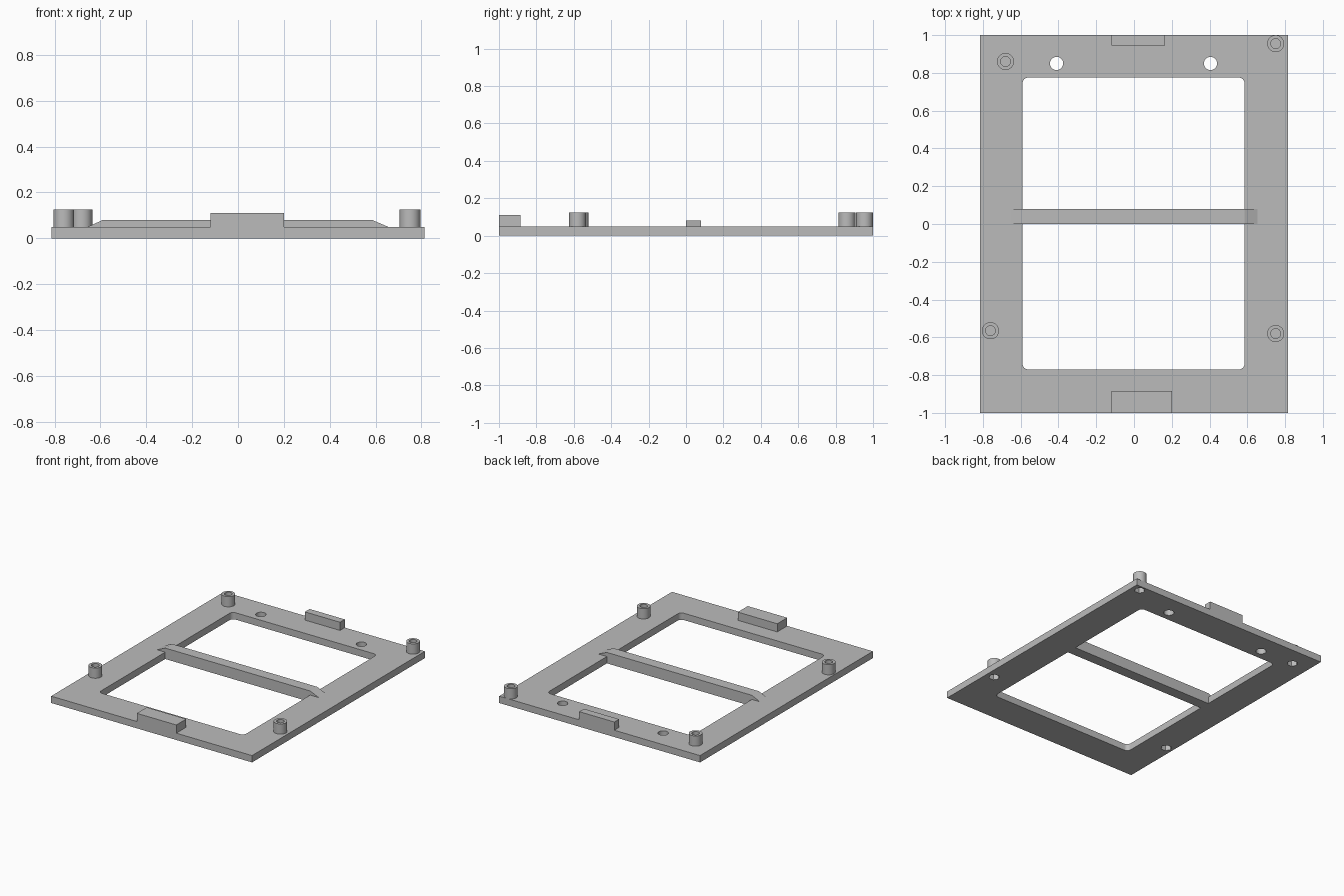
import bpy, bmesh
from math import cos, sin, pi, tau, radians

cube = bpy.data.objects.get("Cube")
if cube:
    bpy.data.objects.remove(cube, do_unlink=True)

grey = bpy.data.materials.new("plain grey")
grey.use_nodes = True
tone = (0.5, 0.5, 0.5, 1)
grey.diffuse_color = tone
grey.node_tree.nodes["Principled BSDF"].inputs["Base Color"].default_value = tone

THICK = 0.05


def finish(name, bm, smooth=False):
    bmesh.ops.recalc_face_normals(bm, faces=bm.faces)
    mesh = bpy.data.meshes.new(name)
    bm.to_mesh(mesh)
    bm.free()
    mesh.materials.append(grey)
    ob = bpy.data.objects.new(name, mesh)
    bpy.context.collection.objects.link(ob)
    if smooth:
        shade(ob)
    return ob


def shade(ob):
    bpy.ops.object.select_all(action='DESELECT')
    ob.select_set(True)
    bpy.context.view_layer.objects.active = ob
    bpy.ops.object.shade_smooth_by_angle(angle=radians(30))


def extrude(bm, points, vec):
    """Closed prism from a 3D outline."""
    face = bm.faces.new([bm.verts.new(p) for p in points])
    new = bmesh.ops.extrude_face_region(bm, geom=[face], use_keep_orig=True)
    moved = [g for g in new["geom"] if isinstance(g, bmesh.types.BMVert)]
    bmesh.ops.translate(bm, verts=moved, vec=vec)


def ring(x, y, r, n, z):
    return [(x + r * cos(tau * i / n), y + r * sin(tau * i / n), z) for i in range(n)]


def box(bm, x0, x1, y0, y1, z0, z1):
    extrude(bm, [(x0, y0, z0), (x1, y0, z0), (x1, y1, z0), (x0, y1, z0)], (0, 0, z1 - z0))


def rounded(x0, x1, y0, y1, r, z, steps=6):
    corners = [(x1 - r, y1 - r), (x0 + r, y1 - r), (x0 + r, y0 + r), (x1 - r, y0 + r)]
    return [(cx + r * cos((k + i / steps) * pi / 2), cy + r * sin((k + i / steps) * pi / 2), z)
            for k, (cx, cy) in enumerate(corners) for i in range(steps + 1)]


posts = [(-0.68, 0.86), (0.75, 0.955), (-0.76, -0.565), (0.75, -0.58)]
LEFT, RIGHT = -0.59, 0.585

# Base plate
bm = bmesh.new()
box(bm, -0.814, 0.814, -1, 1, 0, THICK)
plate = finish("base_plate", bm)

# Cutter: window, two screw holes and a hexagonal nut pocket under each post
bm = bmesh.new()
extrude(bm, rounded(LEFT, RIGHT, -0.77, 0.775, 0.03, -0.1), (0, 0, 0.3))
for x in (-0.41, 0.405):
    extrude(bm, ring(x, 0.85, 0.035, 32, -0.1), (0, 0, 0.3))
for x, y in posts:
    extrude(bm, ring(x, y, 0.037, 6, -0.1), (0, 0, 0.1 + THICK - 0.005))
cutter = finish("plate_cutter", bm)
cutter.hide_render = True

mod = plate.modifiers.new("openings", 'BOOLEAN')
mod.operation = 'DIFFERENCE'
mod.solver = 'EXACT'
mod.object = cutter
bpy.context.view_layer.objects.active = plate
bpy.ops.object.modifier_apply(modifier=mod.name)
bpy.data.objects.remove(cutter, do_unlink=True)
shade(plate)

# Cross bar with sloped ends resting on the plate
bm = bmesh.new()
side = [(LEFT, 0), (RIGHT, 0), (RIGHT, THICK), (0.655, THICK),
        (RIGHT, 0.08), (LEFT, 0.08), (-0.655, THICK), (LEFT, THICK)]
extrude(bm, [(x, 0, z) for x, z in side], (0, 0.08, 0))
finish("cross_bar", bm)

# Edge tabs
for name, x1, y0, y1 in (("front_tab", 0.2, -1, -0.885), ("back_tab", 0.165, 0.945, 1)):
    bm = bmesh.new()
    box(bm, -0.12, x1, y0, y1, THICK, 0.11)
    finish(name, bm)

# Hollow round posts, turned from a profile
profile = [(0, 0.052), (0.026, 0.052), (0.026, 0.125), (0.045, 0.125), (0.045, THICK)]
for i, (x, y) in enumerate(posts):
    bm = bmesh.new()
    verts = [bm.verts.new((x + r, y, z)) for r, z in profile]
    edges = [bm.edges.new(pair) for pair in zip(verts, verts[1:])]
    bmesh.ops.spin(bm, geom=verts + edges, cent=(x, y, 0), axis=(0, 0, 1),
                   angle=tau, steps=32, use_duplicate=False)
    bmesh.ops.remove_doubles(bm, verts=bm.verts, dist=0.0005)
    finish(f"post_{i + 1}", bm, smooth=True)
